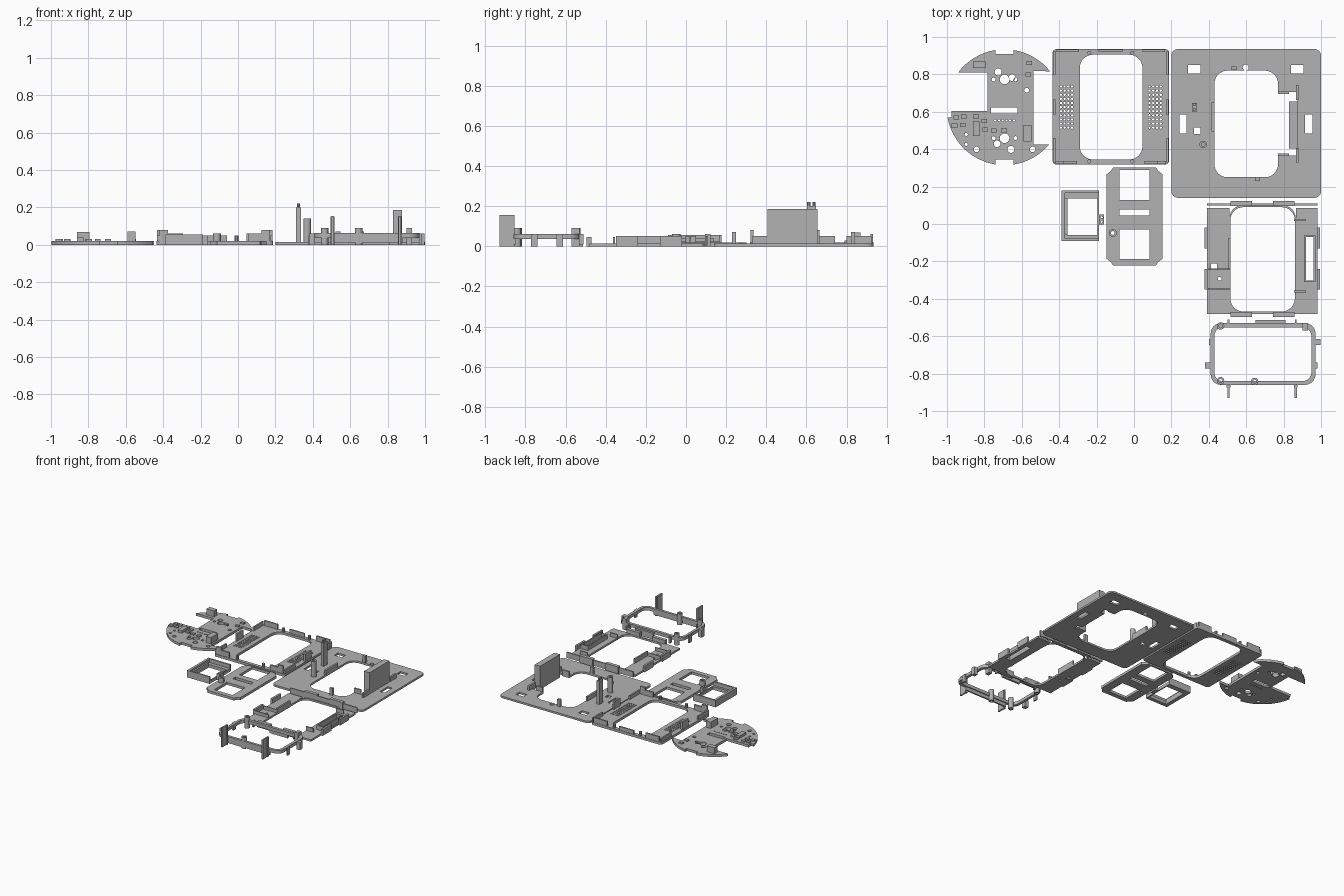
import bpy
from math import cos, sin, radians

cube = bpy.data.objects.get("Cube")
if cube:
    bpy.data.objects.remove(cube, do_unlink=True)

grey = bpy.data.materials.new("plain_grey")
grey.use_nodes = True
grey.diffuse_color = (.45, .45, .45, 1)
grey.node_tree.nodes["Principled BSDF"].inputs["Base Color"].default_value = grey.diffuse_color


def arc(x, y, radius, start, end, steps=8):
    angles = [radians(start + (end - start) * i / steps) for i in range(steps + 1)]
    return [(x + radius * cos(a), y + radius * sin(a)) for a in angles]


def circle(x, y, radius, steps=16):
    return arc(x, y, radius, 0, 360, steps)[:-1]


def rect(left, right, low, high, radius=0):
    if not radius:
        return [(left, low), (right, low), (right, high), (left, high)]
    inner_left, inner_right = left + radius, right - radius
    inner_low, inner_high = low + radius, high - radius
    return (arc(inner_left, inner_low, radius, 180, 270) + arc(inner_right, inner_low, radius, 270, 360)
            + arc(inner_right, inner_high, radius, 0, 90) + arc(inner_left, inner_high, radius, 90, 180))


def plate(name, outline, holes=(), top=.02, base=0):
    """Extrude a flat outline with holes from base to top."""
    curve = bpy.data.curves.new(name, "CURVE")
    curve.dimensions, curve.fill_mode = "2D", "BOTH"
    curve.extrude = (top - base) / 2
    for loop in [outline, *holes]:
        spline = curve.splines.new("POLY")
        spline.points.add(len(loop) - 1)
        for point, (x, y) in zip(spline.points, loop):
            point.co = (x, y, 0, 1)
        spline.use_cyclic_u = True
    helper = bpy.data.objects.new(name, curve)
    bpy.context.collection.objects.link(helper)
    graph = bpy.context.evaluated_depsgraph_get()
    mesh = bpy.data.meshes.new_from_object(helper.evaluated_get(graph))
    bpy.data.objects.remove(helper, do_unlink=True)
    for face in mesh.polygons:
        face.use_smooth = False
    mesh.materials.clear()
    mesh.materials.append(grey)
    part = bpy.data.objects.new(name, mesh)
    part.location.z = (top + base) / 2
    bpy.context.collection.objects.link(part)


def box(name, left, right, low, high, top, base=0):
    plate(name, rect(left, right, low, high), top=top, base=base)


# Round circuit board with notches and drilled holes
cx, cy, radius = -.692, .624, .31
board = arc(0, 0, radius, 38.4, 81) + [(.048, .285), (-.048, .285)]
board += arc(0, 0, radius, 99, 143) + [(-.09, .187), (-.09, -.021), (-.283, -.021), (-.283, -.053)]
board += arc(0, 0, radius, 190, 261) + [(-.048, -.28), (.048, -.28)]
board += arc(0, 0, radius, 279, 320.4) + [(.155, -.198), (.155, .193)]
board_holes = [rect(-.072, .07, -.032, 0)]
for side in (-1, 1):
    switch = side * .157 - .008
    board_holes.append(circle(0, switch, .026))
    board_holes += [circle(x, switch, .011, 8) for x in (-.058, .058)]
    board_holes.append(circle(-side * .034, switch + side * .05 - .01, .019))
    board_holes.append(circle(side * .04, switch + side * .02 - .01, .018))
    board_holes.append(circle(side * .15, -.225, .015))
board_holes += [circle(-.205, y, .009, 8) for y in (-.145, -.198)]
board_holes += [circle(-.05 + i * .02, -.07, .006, 8) for i in range(6)]
board_holes.append(circle(.118, .091, .013))


def on_board(loop):
    return [(x + cx, y + cy) for x, y in loop]


plate("circuit_board", on_board(board), [on_board(hole) for hole in board_holes], .02)
box("board_upper_connector", -.86, -.795, .833, .87, .068)
box("board_side_connector", -.59, -.548, .44, .53, .07)
box("board_chip", -.86, -.825, .47, .55, .04)
small_chips = [(-.95, .57), (-.91, .575), (-.845, .575), (-.8, .55), (-.795, .505), (-.96, .525),
               (-.915, .53), (-.75, .5), (-.695, .5), (-.565, .8), (-.56, .86)]
for x, y in small_chips:
    box("board_small_chip", x - .015, x + .015, y - .011, y + .011, .03, .015)

# Speaker frame: window, two perforated grilles, edge walls and clips
middle = -.124
frame_holes = [rect(-.29, .045, .345, .905, .07)]
for side in (-1, 1):
    for column in range(4):
        for row in range(11):
            frame_holes.append(circle(middle + side * (.207 + column * .02), .515 + row * .022, .0065, 8))
plate("speaker_frame", rect(-.435, .187, .318, .935, .02), frame_holes, .02)
for side in (-1, 1):
    def frame_wall(name, near, far, low, high, top):
        left, right = sorted((middle + side * near, middle + side * far))
        box(name, left, right, low, high, top, .01)
    for low, high in ((.8, .925), (.33, .46)):
        frame_wall("frame_side_wall", .297, .309, low, high, .05)
    frame_wall("frame_middle_side_clip", .295, .309, .585, .665, .08)
    frame_wall("frame_back_wall", .17, .29, .92, .932, .06)
    frame_wall("frame_front_wall", .18, .295, .322, .336, .06)
    frame_wall("frame_front_clip", .25, .295, .322, .336, .08)
    for y in (.335, .915):
        plate("frame_window_peg", circle(middle + side * .115, y, .011, 10), top=.05)
box("frame_back_middle_wall", -.19, -.06, .922, .932, .05)

# Large front panel with stepped window and slots
window = arc(.5, .32, .07, 180, 270) + arc(.7, .32, .07, 270, 360)
window += [(.77, .365), (.875, .365), (.875, .705), (.77, .705)]
window += arc(.7, .75, .07, 0, 90) + arc(.5, .75, .07, 90, 180)
panel_holes = [window, rect(.32, .355, .48, .515), circle(.597, .837, .016)]
panel_holes += [rect(x, x + .067, .805, .85) for x in (.288, .84)]
panel_holes += [rect(x, x + .04, .485, .585) for x in (.242, .914)]
plate("large_panel", rect(.2, 1, .14, .935, .035), panel_holes, .015)
box("panel_battery_block", .83, .878, .405, .655, .185)
box("panel_tall_post", .31, .336, .602, .648, .2)
for y in (.612, .638):
    plate("panel_post_pin", circle(.323, y, .008, 8), top=.22, base=.19)
plate("panel_round_post", circle(.37, .425, .02), [circle(.37, .425, .01)], .14)
box("panel_left_wall", .415, .43, .495, .65, .05)
for x, y in ((.535, .833), (.66, .24)):
    box("panel_window_peg", x - .013, x + .013, y - .01, y + .01, .07)
for y in (.37, .702):
    box("panel_step_wall", .77, .83, y - .006, y + .006, .05)
    box("panel_step_edge", .865, .88, y - .04, y + .04, .05)

# Screen bracket with side tabs and raised slot wall
bracket = [(.39, -.48), (.98, -.48), (.98, .085), (.865, .085)]
bracket += arc(.795, .03, .07, 0, 90) + arc(.58, .03, .07, 90, 180) + [(.51, .085), (.39, .085)]
screen_hole = rect(.515, .86, -.468, .09, .07)
plate("screen_bracket", bracket, [screen_hole, rect(.92, .962, -.305, -.07),
                                  rect(.412, .445, -.248, -.212), circle(.458, -.293, .01)], .015)
box("bracket_back_bar", .39, .98, .1, .11, .05, .005)
for left in (.515, .742):
    box("bracket_back_clip", left, left + .115, .095, .122, .06)
    box("bracket_front_clip", left, left + .115, -.497, -.47, .045)
for x in (.378, .978):
    for low in (-.35, -.13):
        box("bracket_side_tab", x, x + .016, low, low + .11, .05)
for x in (.91, .96):
    box("bracket_slot_wall", x, x + .01, -.31, -.065, .05)
for y in (-.31, -.07):
    box("bracket_slot_end", .91, .97, y, y + .008, .05)
for y in (-.365, .015):
    box("bracket_side_rib", .855, .92, y, y + .01, .045)
box("bracket_inner_wall", .505, .517, -.24, -.075, .05)
for y in (-.35, -.245):
    box("bracket_corner_rib", .395, .515, y, y + .008, .04)

# Raised bezel ring with a front skirt, feet and two tall clips
plate("bezel_ring", rect(.41, .97, -.86, -.53, .055), [rect(.43, .948, -.84, -.553, .045)], .062, .037)
box("bezel_front_skirt", .5, .88, -.86, -.848, .062, .01)
box("bezel_back_bar", .65, .81, -.53, -.514, .05)
for x in (.505, .865):
    box("bezel_tall_clip", x - .006, x + .006, -.93, -.855, .155)
    box("bezel_clip_rib", x - .01, x + .01, -.875, -.86, .15)
    box("bezel_back_peg", x - .005, x + .005, -.535, -.51, .06, .01)
for x, y in ((.463, -.545), (.463, -.838), (.645, -.842)):
    plate("bezel_screw_post", circle(x, y, .02), [circle(x, y, .01)], .09)
for left, right, y in ((.38, .412, -.757), (.4, .412, -.63), (.968, .998, -.63), (.968, .98, -.757)):
    box("bezel_side_tab", left, right, y - .016, y + .016, .06)
box("bezel_back_foot", .9, .93, -.57, -.53, .09)

# Small open box frame with a latch
plate("small_frame", rect(-.387, -.187, -.09, .178), [rect(-.355, -.195, -.06, .137)], .025)
box("small_frame_left_wall", -.387, -.368, -.09, .178, .055)
for low, high in ((-.09, -.078), (.166, .178)):
    box("small_frame_end_wall", -.387, -.187, low, high, .055)
box("small_frame_inner_wall", -.368, -.355, -.06, .137, .04)
plate("small_frame_latch", rect(-.187, -.16, -.002, .05),
      [circle(-.172, y, .006, 8) for y in (.012, .036)], .05)

# Flat two-window cover with clipped ends
half_cover = [(.15, .2), (.15, .225), (.125, .245), (.115, .262)]
cover = [(x, -y) for x, y in reversed(half_cover)] + half_cover
cover += [(-x, y) for x, y in reversed(half_cover)] + [(-x, -y) for x, y in half_cover]
cover = [(x + .003, y + .04) for x, y in cover]
plate("two_window_cover", cover, [rect(-.078, .083, low, high) for low, high in
                                  ((.127, .29), (.045, .077), (-.186, -.03))] + [circle(-.113, -.048, .01)], .02)
plate("cover_screw_post", circle(-.113, -.048, .021), [circle(-.113, -.048, .01)], .06)
